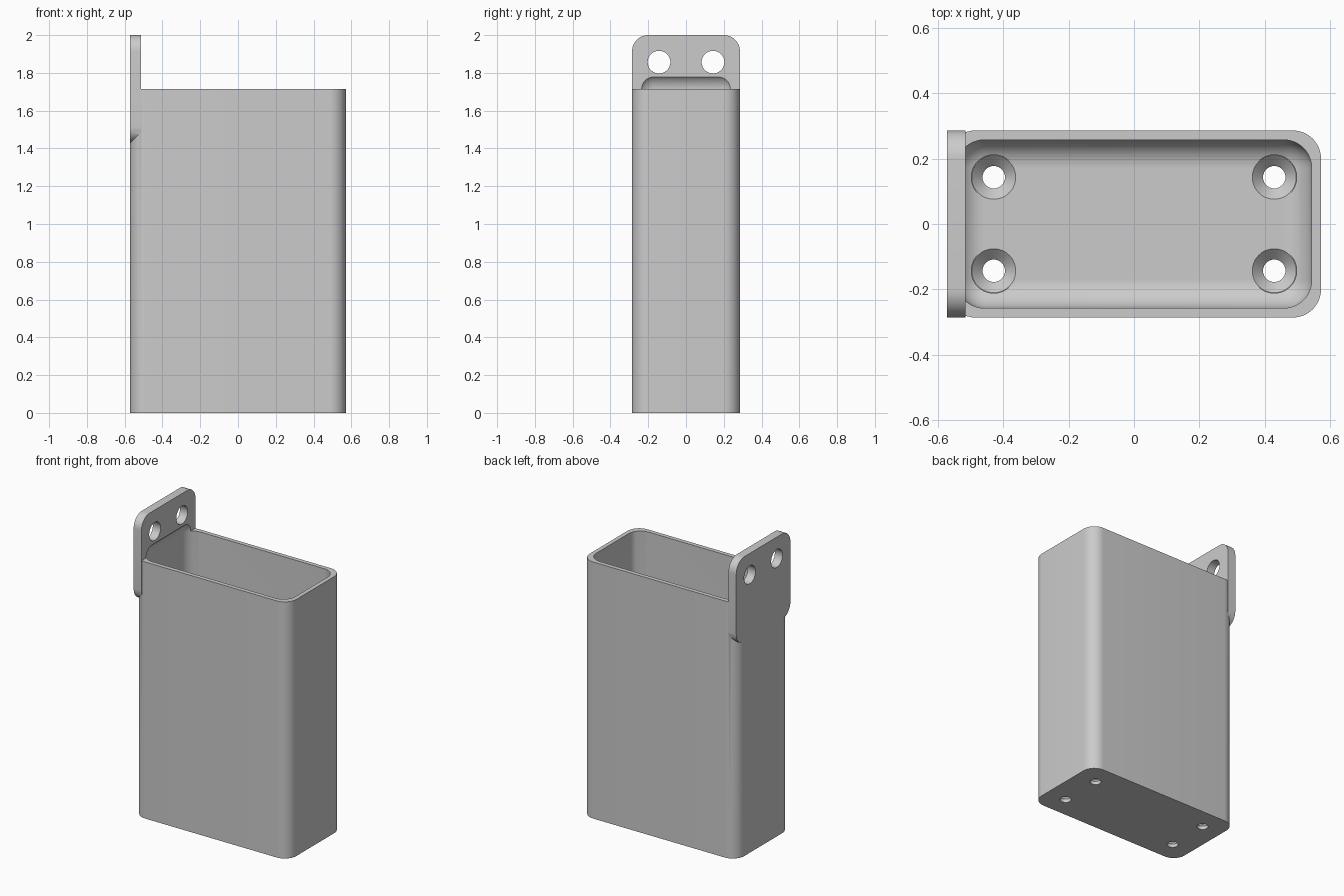
import bpy
import bmesh
from math import pi
from mathutils import Matrix, Vector

if "Cube" in bpy.data.objects:
    bpy.data.objects.remove(bpy.data.objects["Cube"])

U = 2 / 70           # design unit
R = 3 * U            # common corner radius

grey = bpy.data.materials.new("light_grey")
grey.use_nodes = True
grey.diffuse_color = (0.6, 0.6, 0.6, 1)
grey.node_tree.nodes["Principled BSDF"].inputs["Base Color"].default_value = (0.6, 0.6, 0.6, 1)


def finish(name, bm):
    bmesh.ops.recalc_face_normals(bm, faces=bm.faces)
    mesh = bpy.data.meshes.new(name)
    bm.to_mesh(mesh)
    bm.free()
    obj = bpy.data.objects.new(name, mesh)
    bpy.context.collection.objects.link(obj)
    mesh.materials.append(grey)
    return obj


def rounded_box(name, low, high, axis=None):
    """Box with edges rounded along one axis, or all edges if axis is None."""
    low, high = Vector(low) * U, Vector(high) * U
    bm = bmesh.new()
    bmesh.ops.create_cube(bm, size=1)
    for v in bm.verts:
        v.co = Vector([(low[i] + high[i]) / 2 + v.co[i] * (high[i] - low[i]) for i in range(3)])
    edges = [e for e in bm.edges if axis is None
             or abs((e.verts[0].co - e.verts[1].co)[axis]) > 1e-4]
    bmesh.ops.bevel(bm, geom=edges, offset=R, offset_type='OFFSET', segments=12,
                    profile=0.5, affect='EDGES')
    return finish(name, bm)


def cone(name, centre, r1, r2, depth, rotation=Matrix()):
    bm = bmesh.new()
    bmesh.ops.create_cone(bm, cap_ends=True, segments=48, radius1=r1 * U, radius2=r2 * U,
                          depth=depth * U,
                          matrix=Matrix.Translation(Vector(centre) * U) @ rotation)
    return finish(name, bm)


def combine(target, other, operation):
    mod = target.modifiers.new(other.name, 'BOOLEAN')
    mod.operation = operation
    mod.solver = 'EXACT'
    mod.object = other
    bpy.context.view_layer.objects.active = target
    bpy.ops.object.modifier_apply(modifier=mod.name)
    bpy.data.objects.remove(other)


# Outer shell and square mounting plate
holder = rounded_box("holder_box", (-20, -10, 0), (20, 10, 60), 2)
combine(holder, rounded_box("mounting_plate", (-20, -10, 50), (-18, 10, 70), 0), 'UNION')

# Hollow interior with rounded floor, rising past the rim into the plate
combine(holder, rounded_box("cavity", (-19, -9, 2), (19, 9, 63)), 'DIFFERENCE')

# Countersunk floor holes
for x in (-15, 15):
    for y in (-5, 5):
        combine(holder, cone("floor_hole", (x, y, 1), 1.2, 1.2, 6), 'DIFFERENCE')
        combine(holder, cone("countersink", (x, y, 1.4), 1.2, 2.4, 1.2), 'DIFFERENCE')
        combine(holder, cone("head_recess", (x, y, 2.9), 2.4, 2.4, 1.9), 'DIFFERENCE')

# Screw holes in the plate
for y in (-5, 5):
    combine(holder, cone("plate_hole", (-19, y, 65), 2.1, 2.1, 6,
                         Matrix.Rotation(pi / 2, 4, 'Y')), 'DIFFERENCE')

bpy.ops.object.select_all(action='DESELECT')
holder.select_set(True)
bpy.context.view_layer.objects.active = holder
bpy.ops.object.shade_smooth_by_angle(angle=pi / 6)
